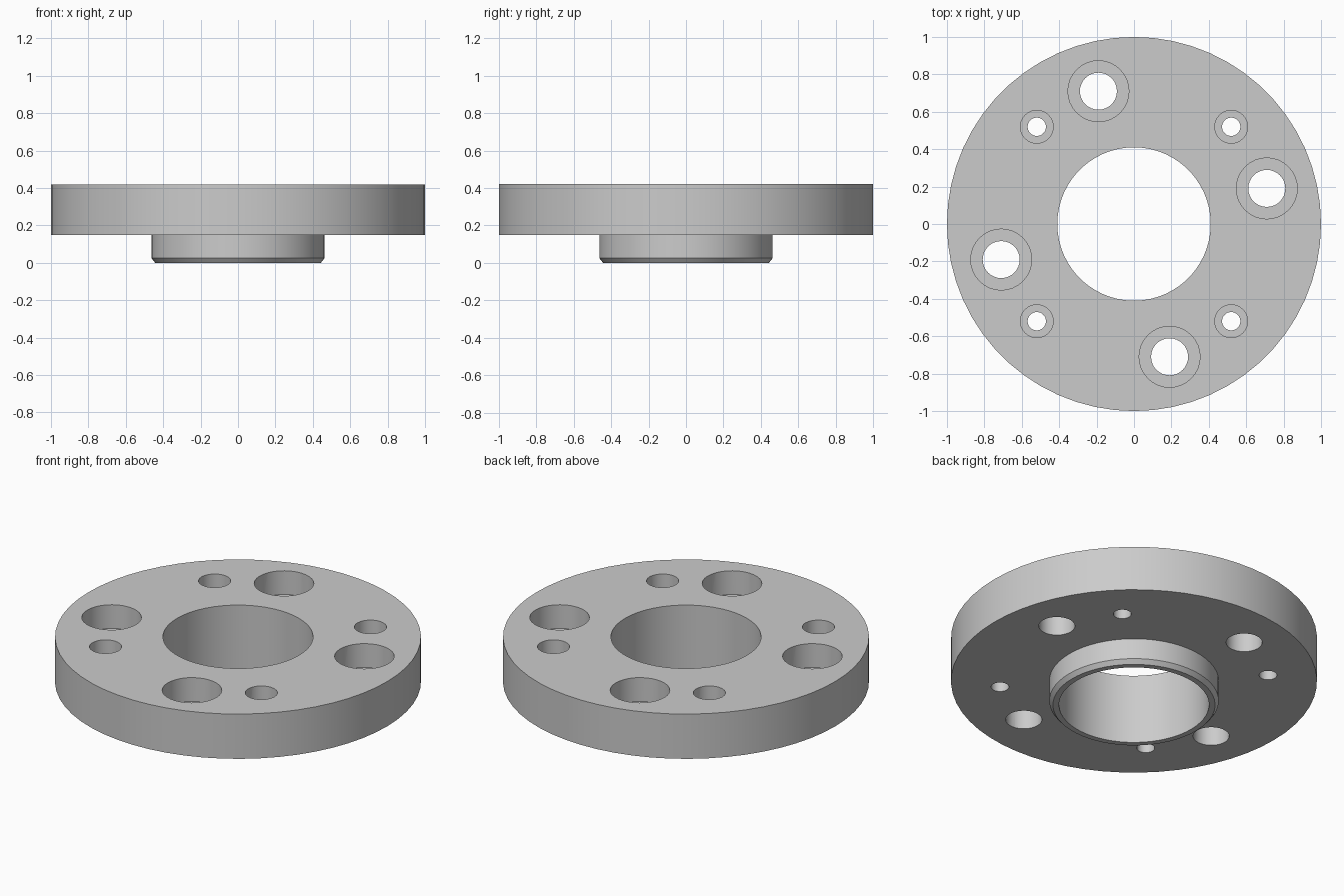
import bpy
import bmesh
import math

if "Cube" in bpy.data.objects:
    bpy.data.objects.remove(bpy.data.objects["Cube"], do_unlink=True)

TOP = 0.42

# Plain machined metal
metal = bpy.data.materials.new("grey_metal")
metal.use_nodes = True
grey = (0.6, 0.6, 0.6, 1)
metal.diffuse_color = grey
metal.node_tree.nodes["Principled BSDF"].inputs["Base Color"].default_value = grey


def lathe(name, profile, sides, location=(0, 0, 0)):
    """Revolve a closed (radius, height) profile about the vertical axis."""
    bm = bmesh.new()
    rings = []
    for i in range(sides):
        a = 2 * math.pi * i / sides
        rings.append([bm.verts.new((r * math.cos(a), r * math.sin(a), z)) for r, z in profile])
    for i in range(sides):
        here, there = rings[i], rings[(i + 1) % sides]
        for j in range(len(profile)):
            k = (j + 1) % len(profile)
            bm.faces.new((here[j], there[j], there[k], here[k]))
    bmesh.ops.remove_doubles(bm, verts=bm.verts, dist=1e-5)
    bmesh.ops.recalc_face_normals(bm, faces=bm.faces)
    mesh = bpy.data.meshes.new(name)
    bm.to_mesh(mesh)
    bm.free()
    obj = bpy.data.objects.new(name, mesh)
    obj.location = location
    bpy.context.collection.objects.link(obj)
    return obj


# Flange disc with a chamfered centring collar and a through bore
bore, collar, step, chamfer = 0.41, 0.463, 0.15, 0.025
flange = lathe("flange", [
    (bore, TOP), (1, TOP), (1, step), (collar, step),
    (collar, chamfer), (collar - 0.02, 0), (bore, 0),
], 60)
flange.data.materials.append(metal)


def counterbore(name, angle, distance, hole, head, depth):
    """Cut one stepped bolt hole into the flange."""
    a = math.radians(angle)
    floor = TOP - depth
    # Pole vertices collapse into cap fans through a tiny inner radius
    cutter = lathe(name, [
        (0, 0.05), (hole, 0.05), (hole, floor), (head, floor),
        (head, TOP + 0.1), (0, TOP + 0.1), 
    ][:6], 32, (distance * math.cos(a), distance * math.sin(a), 0))
    bm = bmesh.new()
    bm.from_mesh(cutter.data)
    # Drop the collapsed axis faces so the cutter is a clean solid
    bmesh.ops.dissolve_degenerate(bm, edges=bm.edges, dist=1e-5)
    axis = [f for f in bm.faces if f.calc_area() < 1e-8]
    bmesh.ops.delete(bm, geom=axis, context="FACES")
    loose = [e for e in bm.edges if not e.link_faces]
    bmesh.ops.delete(bm, geom=loose, context="EDGES")
    bmesh.ops.recalc_face_normals(bm, faces=bm.faces)
    bm.to_mesh(cutter.data)
    bm.free()
    cutter.data.materials.append(metal)
    cutter.hide_render = True
    mod = flange.modifiers.new(name, "BOOLEAN")
    mod.operation = "DIFFERENCE"
    mod.solver = "EXACT"
    mod.object = cutter
    bpy.context.view_layer.update()
    bpy.ops.object.modifier_apply(modifier=mod.name)
    bpy.data.objects.remove(cutter, do_unlink=True)


bpy.context.view_layer.objects.active = flange
flange.select_set(True)

# Four large and four small bolt holes, each a quarter turn apart
for quarter in range(4):
    turn = 90 * quarter
    counterbore("large_bolt_hole", turn + 15, 0.735, 0.099, 0.163, 0.143)
    counterbore("small_bolt_hole", turn + 45, 0.735, 0.049, 0.088, 0.12)

bpy.ops.object.shade_smooth_by_angle(angle=math.radians(30))
